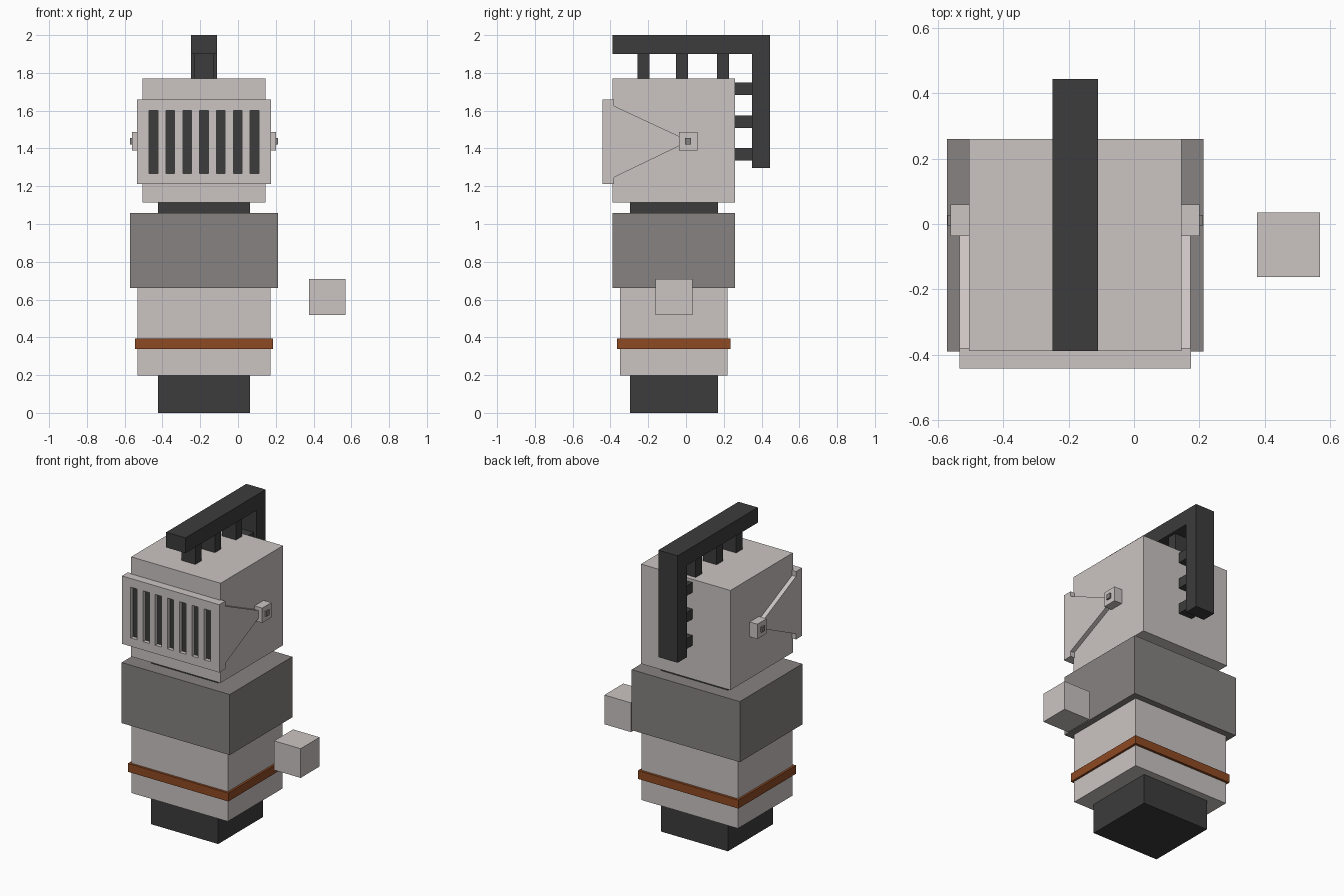
import bpy, bmesh

if "Cube" in bpy.data.objects:
    bpy.data.objects.remove(bpy.data.objects["Cube"])


def material(name, rgb):
    m = bpy.data.materials.new(name)
    m.diffuse_color = (*rgb, 1)
    m.use_nodes = True
    m.node_tree.nodes["Principled BSDF"].inputs["Base Color"].default_value = m.diffuse_color
    return m


LIGHT = material("pale_warm_grey", (0.60, 0.55, 0.545))
GREY = material("mid_grey", (0.24, 0.225, 0.22))
BLACK = material("charcoal", (0.045, 0.045, 0.045))
RUST = material("rust_brown", (0.27, 0.067, 0.016))
CX = -0.18  # centre line of the figure


def add_box(bm, x, y, z):
    v = [bm.verts.new((a, b, c)) for a in x for b in y for c in z]
    for f in ((0, 1, 3, 2), (4, 6, 7, 5), (0, 4, 5, 1),
              (2, 3, 7, 6), (0, 2, 6, 4), (1, 5, 7, 3)):
        bm.faces.new([v[i] for i in f])


def finish(bm, name, mat):
    bmesh.ops.recalc_face_normals(bm, faces=bm.faces[:])
    me = bpy.data.meshes.new(name)
    bm.to_mesh(me)
    bm.free()
    me.materials.append(mat)
    ob = bpy.data.objects.new(name, me)
    bpy.context.collection.objects.link(ob)
    return ob


def boxes(name, mat, *dims):
    bm = bmesh.new()
    for d in dims:
        add_box(bm, *d)
    return finish(bm, name, mat)


def prism(name, mat, outline, x0, x1):
    """Extrude a (y, z) outline between two x values."""
    bm = bmesh.new()
    face = bm.faces.new([bm.verts.new((x0, y, z)) for y, z in outline])
    ext = bmesh.ops.extrude_face_region(bm, geom=[face])
    for v in ext["geom"]:
        if isinstance(v, bmesh.types.BMVert):
            v.co.x = x1
    return finish(bm, name, mat)


def mid(half):
    return (CX - half, CX + half)


# Stacked body blocks
boxes("base", BLACK, (mid(0.244), (-0.297, 0.17), (0, 0.21)))
boxes("lower_body", LIGHT, (mid(0.351), (-0.35, 0.219), (0.197, 0.665)))
boxes("belt", RUST, (mid(0.365), (-0.365, 0.235), (0.338, 0.393)))
boxes("chest", GREY, (mid(0.393), (-0.39, 0.26), (0.66, 1.058)))
boxes("neck", BLACK, (mid(0.244), (-0.297, 0.17), (1.05, 1.125)))
boxes("head", LIGHT, (mid(0.325), (-0.388, 0.26), (1.115, 1.77)))
boxes("floating_hand", LIGHT, ((0.376, 0.569), (-0.162, 0.035), (0.518, 0.71)))

# Visor with seven cut slots and a dark panel behind them
visor = boxes("visor", LIGHT, (mid(0.354), (-0.443, -0.38), (1.212, 1.658)))
slots = []
for i in range(7):
    x = CX + (i - 3) * 0.089
    slots.append(((x - 0.023, x + 0.023), (-0.5, -0.35), (1.267, 1.601)))
cutter = boxes("slot_cutter", BLACK, *slots)
cutter.hide_render = True
cutter.display_type = 'WIRE'
cut = visor.modifiers.new("slots", 'BOOLEAN')
cut.object = cutter
cut.operation = 'DIFFERENCE'
cut.solver = 'EXACT'
bpy.context.view_layer.objects.active = visor
bpy.ops.object.modifier_apply(modifier=cut.name)
bpy.data.objects.remove(cutter)
boxes("visor_backing", BLACK, (mid(0.30), (-0.418, -0.384), (1.25, 1.62)))

# Visor arms, hinges and pins on both sides
arm = [(-0.385, 1.627), (0.012, 1.442), (0.012, 1.436), (-0.385, 1.245)]
for side, s in (("left", -1), ("right", 1)):
    prism("visor_arm_" + side, LIGHT, arm, CX + s * 0.30, CX + s * 0.3535)
    boxes("hinge_" + side, LIGHT,
          (sorted((CX + s * 0.31, CX + s * 0.381)), (-0.036, 0.06), (1.39, 1.487)))
    boxes("hinge_pin_" + side, GREY,
          (sorted((CX + s * 0.36, CX + s * 0.391)), (-0.005, 0.027), (1.422, 1.455)))

# Crest: L-shaped rail held by pegs on top and behind
rail = [(-0.388, 1.9), (-0.388, 2.0), (0.444, 2.0),
        (0.444, 1.297), (0.349, 1.297), (0.349, 1.9)]
prism("crest_rail", BLACK, rail, *mid(0.07))
pegs = [(mid(0.05), (y - 0.032, y + 0.032), (1.75, 1.91)) for y in (-0.225, -0.022, 0.196)]
pegs += [(mid(0.05), (0.24, 0.36), (z - 0.033, z + 0.033)) for z in (1.717, 1.542, 1.369)]
boxes("crest_pegs", BLACK, *pegs)
